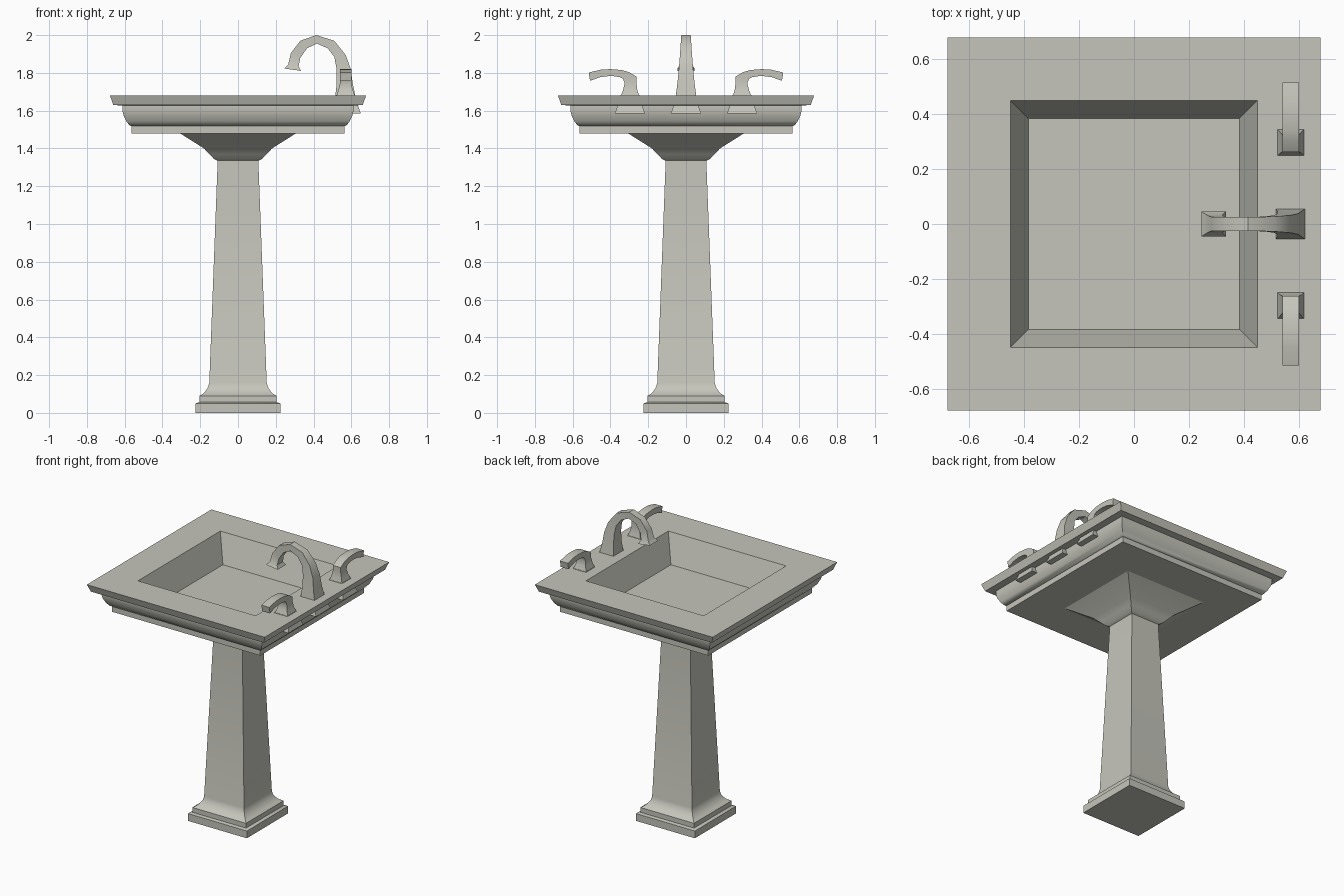
import bpy, bmesh, math

mat = bpy.data.materials.new("warm_grey_ceramic")
mat.diffuse_color = (0.56, 0.56, 0.50, 1)


def loft(name, rings, smooth=35):
    """Skin a list of 4-point rings and cap both ends."""
    bm = bmesh.new()
    loops = [[bm.verts.new(p) for p in ring] for ring in rings]
    for a, b in zip(loops, loops[1:]):
        for i in range(4):
            j = (i + 1) % 4
            bm.faces.new((a[i], a[j], b[j], b[i]))
    bm.faces.new(loops[0][::-1])
    bm.faces.new(loops[-1])
    bmesh.ops.recalc_face_normals(bm, faces=bm.faces)
    me = bpy.data.meshes.new(name)
    bm.to_mesh(me)
    bm.free()
    me.materials.append(mat)
    ob = bpy.data.objects.new(name, me)
    bpy.context.collection.objects.link(ob)
    bpy.context.view_layer.objects.active = ob
    bpy.ops.object.select_all(action='DESELECT')
    ob.select_set(True)
    bpy.ops.object.shade_smooth_by_angle(angle=math.radians(smooth))
    return ob


def square(h, z, cx=0, cy=0):
    return [(cx - h, cy - h, z), (cx + h, cy - h, z),
            (cx + h, cy + h, z), (cx - h, cy + h, z)]


# Pedestal: stepped foot, tapered column, flared neck
pedestal = [(.225, 0), (.225, .05), (.205, .057), (.205, .09), (.187, .1),
            (.17, .118), (.158, .137), (.152, .16), (.108, 1.325),
            (.108, 1.335), (.128, 1.345), (.15, 1.368), (.18, 1.4), (.315, 1.485)]
loft("pedestal", [square(h, z) for h, z in pedestal])

# Basin: moulded outside, flat rim, sloped bowl
basin = [(.565, 1.48), (.565, 1.518), (.575, 1.522), (.592, 1.545), (.606, 1.575),
         (.612, 1.6), (.612, 1.627), (.66, 1.63), (.678, 1.68),
         (.449, 1.68), (.384, 1.49)]
loft("basin", [square(h, z) for h, z in basin])

# Flared tap feet, showing under the rim
for name, y in (("left", -.297), ("middle", 0), ("right", .297)):
    loft(name + "_tap_foot", [square(.08, 1.585, .57, y), square(.066, 1.625, .57, y),
                              square(.05, 1.682, .57, y)])

# Spout: outer x, z / inner x, z / half width
spout = [(.622, 1.675, .515, 1.675, .055), (.608, 1.74, .522, 1.74, .046),
         (.597, 1.82, .522, 1.82, .038), (.57, 1.895, .51, 1.885, .032),
         (.51, 1.97, .475, 1.93, .027), (.415, 2.0, .418, 1.955, .025),
         (.33, 1.97, .365, 1.93, .025), (.28, 1.905, .33, 1.88, .026),
         (.266, 1.845, .321, 1.835, .032), (.245, 1.823, .334, 1.811, .045)]
loft("spout", [[(ox, -w, oz), (ox, w, oz), (ix, w, iz), (ix, -w, iz)]
               for ox, oz, ix, iz, w in spout])

# Lever handles: inner y, z / outer y, z / half width, mirrored
lever = [(.247, 1.675, .347, 1.675, .05), (.258, 1.71, .333, 1.71, .038),
         (.262, 1.745, .325, 1.745, .03), (.262, 1.78, .333, 1.768, .03),
         (.3, 1.803, .35, 1.777, .03), (.34, 1.815, .375, 1.782, .03),
         (.4, 1.82, .41, 1.783, .03), (.45, 1.817, .455, 1.777, .03),
         (.515, 1.802, .508, 1.758, .03)]
for name, s in (("left", -1), ("right", 1)):
    loft(name + "_lever", [[(.57 - w, s * a, za), (.57 + w, s * a, za),
                            (.57 + w, s * b, zb), (.57 - w, s * b, zb)]
                           for a, za, b, zb, w in lever])
